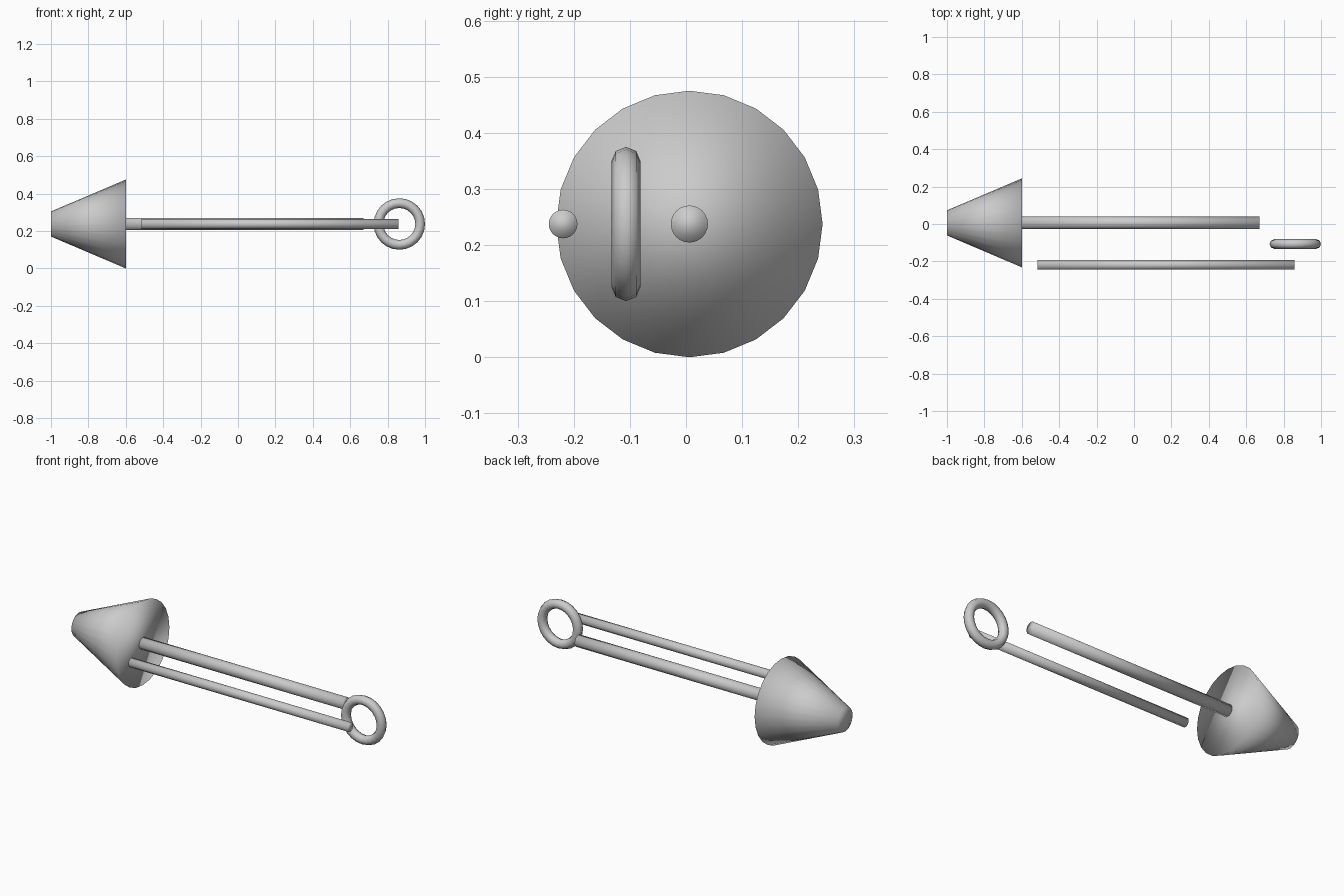
import bpy
from math import pi

if "Cube" in bpy.data.objects:
    bpy.data.objects.remove(bpy.data.objects["Cube"])

AXIS_Z = 0.2375


def finish(name):
    obj = bpy.context.object
    obj.name = name
    bpy.ops.object.transform_apply(location=False, rotation=True, scale=True)
    bpy.ops.object.shade_smooth()
    return obj


def taper(name, x0, x1, r0, r1, y, sides):
    """Capped round bar along x, radius r0 at x0 and r1 at x1."""
    bpy.ops.mesh.primitive_cone_add(
        vertices=sides, radius1=r0, radius2=r1, depth=x1 - x0,
        location=((x0 + x1) / 2, y, AXIS_Z), rotation=(0, pi / 2, 0))
    return finish(name)


# Flared head at the left end
taper("cone_head", -1.0, -0.6, 0.067, 0.2375, 0.006, 24)

# Main shaft running out of the head
taper("main_shaft", -0.602, 0.67, 0.033, 0.033, 0.006, 24)

# Thinner rod alongside
taper("side_rod", -0.515, 0.857, 0.0255, 0.0255, -0.219, 24)

# Upright finger ring at the right end
bpy.ops.mesh.primitive_torus_add(
    major_segments=24, minor_segments=8, major_radius=0.1115, minor_radius=0.026,
    location=(0.8625, -0.107, AXIS_Z), rotation=(pi / 2, 0, 0))
finish("pull_ring")
